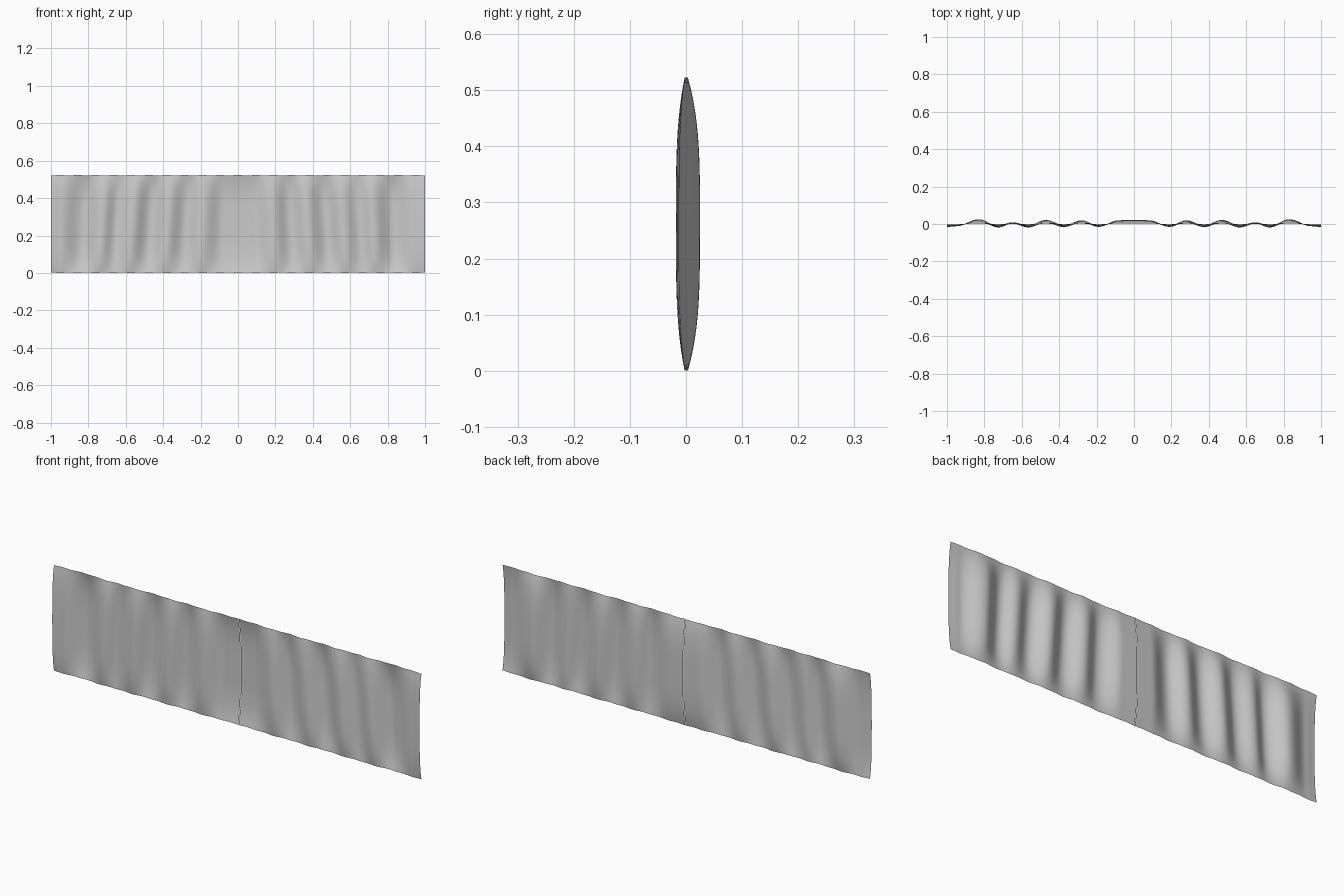
import bpy
import bmesh
import math

if "Cube" in bpy.data.objects:
    bpy.data.objects.remove(bpy.data.objects["Cube"])

HEIGHT = 0.523
NX, NZ = 110, 26

# Fold depth measured outward from the centre seam: (distance, y)
FOLDS = [(0.0, 0.021), (0.08, 0.020), (0.19, -0.015), (0.28, 0.019),
         (0.375, -0.016), (0.47, 0.021), (0.565, -0.018), (0.65, 0.009),
         (0.725, -0.018), (0.83, 0.025), (0.95, -0.012), (1.0, -0.016)]


def fold(d):
    d = min(max(d, 0.0), 1.0)
    for (a, ya), (b, yb) in zip(FOLDS, FOLDS[1:]):
        if d <= b:
            t = (d - a) / (b - a)
            return ya + (yb - ya) * (1 - math.cos(math.pi * t)) / 2
    return FOLDS[-1][1]


def curtain_panel(name, side):
    bm = bmesh.new()
    grid = []
    for i in range(NX + 1):
        d = 0.001 + 0.999 * i / NX
        column = []
        for k in range(NZ + 1):
            t = k / NZ
            u = 2 * t - 1
            # folds flatten towards the hems and lean slightly with height
            depth = 0.14 + 0.86 * (1 - abs(u) ** 3.5)
            lean = 0.018 * u * math.sin(math.pi * d)
            y = depth * fold(d + lean)
            # faint scalloping along both hems
            z = HEIGHT * t - 0.002 * u * abs(u) ** 8 * math.sin(d * 33) ** 2
            column.append(bm.verts.new((side * d, y, z)))
        grid.append(column)
    for i in range(NX):
        for k in range(NZ):
            q = [grid[i][k], grid[i + 1][k], grid[i + 1][k + 1], grid[i][k + 1]]
            face = bm.faces.new(q if side > 0 else q[::-1])
            face.smooth = True
    mesh = bpy.data.meshes.new(name)
    bm.to_mesh(mesh)
    bm.free()
    bpy.context.collection.objects.link(bpy.data.objects.new(name, mesh))


# Two cloth panels meeting at the centre seam
curtain_panel("left_curtain", -1)
curtain_panel("right_curtain", 1)
